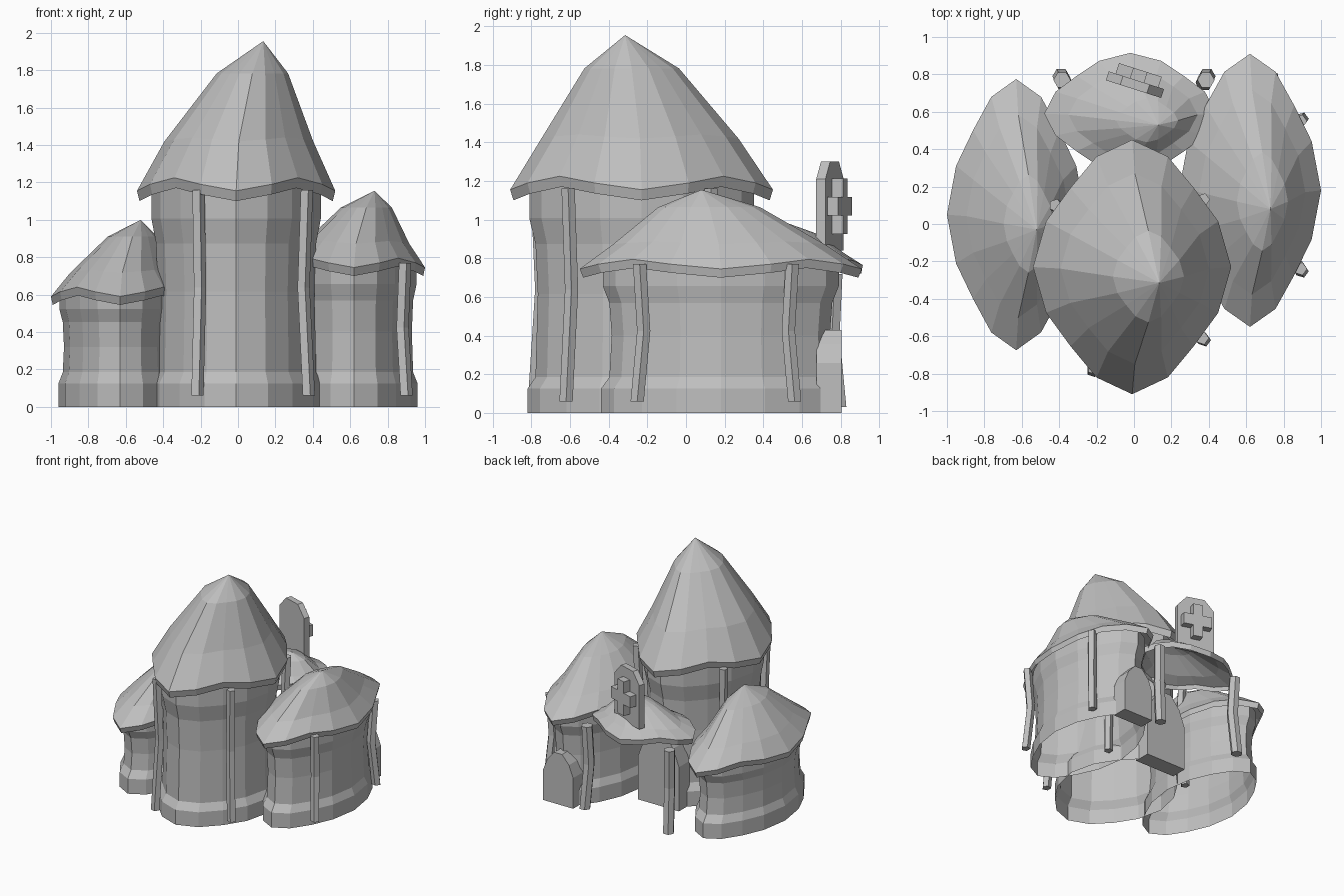
import bpy, bmesh, math
from mathutils import Vector, Matrix

cube = bpy.data.objects.get("Cube")
if cube:
    bpy.data.objects.remove(cube, do_unlink=True)

mat = bpy.data.materials.new("stone_grey")
mat.use_nodes = True
GREY = (0.52, 0.52, 0.52, 1)
mat.diffuse_color = GREY
mat.node_tree.nodes["Principled BSDF"].inputs["Base Color"].default_value = GREY
SIDES = 16


def loft(name, rings, tip=None, caps=False):
    """Skin a stack of rings; optionally end in a tip or close with caps."""
    bm = bmesh.new()
    rows = [[bm.verts.new(p) for p in ring] for ring in rings]
    n = len(rows[0])
    for a, b in zip(rows, rows[1:]):
        for i in range(n):
            j = (i + 1) % n
            bm.faces.new((a[i], a[j], b[j], b[i]))
    if tip:
        t = bm.verts.new(tip)
        for i in range(n):
            bm.faces.new((rows[-1][i], rows[-1][(i + 1) % n], t))
    if caps:
        bm.faces.new(rows[0])
        bm.faces.new(rows[-1])
    bmesh.ops.recalc_face_normals(bm, faces=bm.faces)
    me = bpy.data.meshes.new(name)
    bm.to_mesh(me)
    bm.free()
    me.materials.append(mat)
    ob = bpy.data.objects.new(name, me)
    bpy.context.collection.objects.link(ob)


def oval(cx, cy, rx, ry, z, wave=0.0, pinch=0.12):
    """Pinched oval, longest on the axes; wave lifts the diagonals."""
    pts = []
    for i in range(SIDES):
        a = math.tau * i / SIDES
        r = 1 - pinch * math.sin(2 * a) ** 2
        pts.append((cx + rx * r * math.cos(a), cy + ry * r * math.sin(a),
                    z - wave * math.cos(4 * a)))
    return pts


def roof(name, c, rad, eave, apex, wave, rim):
    """Hollow wavy-eaved cone with a leaning tip."""
    ax, ay, az = apex
    h = az - eave
    profile = [  # radius, height, lean, wave
        (0.975, eave, 0, 1), (1, eave + rim, 0, 1),
        (0.75, eave + 0.36 * h, 0.1, 0.3), (0.36, eave + 0.79 * h, 0.6, 0)]
    rings = [oval(c[0] + (ax - c[0]) * k, c[1] + (ay - c[1]) * k,
                  rad[0] * r, rad[1] * r, z, wave * w) for r, z, k, w in profile]
    loft(name, rings, apex)


def tower(name, c, rad, top):
    """Hollow flared wall on a stepped foot."""
    profile = [(1, 0), (1, 0.125), (0.93, 0.185), (0.91, 0.55 * top),
               (0.93, 0.78 * top), (0.985, 0.9 * top), (0.985, top + 0.05)]
    loft(name, [oval(*c, rad[0] * r, rad[1] * r, z, 0, 0.07) for r, z in profile])


def post(name, path, r, sides=5):
    rings = []
    for x, y, z in path:
        rings.append([(x + r * math.cos(math.tau * i / sides),
                       y + r * math.sin(math.tau * i / sides), z) for i in range(sides)])
    loft(name, rings, caps=True)


def slab(name, outline, depth, loc, turn=0.0):
    """Upright plate from an x,z outline, extruded along y."""
    m = Matrix.Translation(loc) @ Matrix.Rotation(turn, 4, 'Z')
    loft(name, [[m @ Vector((x, y, z)) for x, z in outline]
                for y in (-depth / 2, depth / 2)], caps=True)


def arch(w, h):
    half = [(w / 2, 0), (w / 2, 0.6 * h), (0.36 * w, 0.83 * h), (0.13 * w, h)]
    return half + [(-x, z) for x, z in reversed(half)]


# Main tower and the two side towers
MAIN, LEFT, RIGHT = (-0.01, -0.23), (0.62, 0.18), (-0.63, 0.05)
tower("main_tower", MAIN, (0.46, 0.59), 1.12)
tower("left_tower", LEFT, (0.34, 0.62), 0.73)
tower("right_tower", RIGHT, (0.33, 0.62), 0.58)

# Roofs
roof("main_roof", MAIN, (0.53, 0.68), 1.135, (0.135, -0.315, 1.955), 0.035, 0.055)
roof("left_roof", LEFT, (0.38, 0.73), 0.725, (0.73, 0.08, 1.155), 0.025, 0.045)
roof("right_roof", RIGHT, (0.37, 0.725), 0.57, (-0.52, -0.03, 1.0), 0.025, 0.045)
roof("porch_roof", (-0.02, 0.59), (0.46, 0.325), 0.74, (0.13, 0.53, 0.98), 0.02, 0.045)

# Wall posts, bowed towards their tower
wall_posts = [("main_post", MAIN, 1.16, [(-0.215, -0.77), (0.365, -0.61), (0.37, 0.13), (-0.42, 0.10)]),
              ("left_post", LEFT, 0.77, [(0.89, 0.55), (0.89, -0.24)])]
for label, c, top, spots in wall_posts:
    for k, (x, y) in enumerate(spots):
        inward = (Vector(c) - Vector((x, y))).normalized()
        path = []
        for z, d in ((0.06, -0.015), (0.55 * top, 0.025), (top, 0)):
            path.append((x + inward.x * d, y + inward.y * d, z))
        post(f"{label}_{k + 1}", path, 0.036)

# Porch posts
for side, label in ((1, "left"), (-1, "right")):
    post(f"porch_post_{label}", [(side * 0.39, 0.79, 0.03), (side * 0.375, 0.755, 0.4),
                                 (side * 0.385, 0.77, 0.72)], 0.046, 6)

# Arched doors
slab("left_door", arch(0.28, 0.43), 0.13, (0.63, 0.74, 0))
slab("porch_door", arch(0.38, 0.62), 0.14, (-0.01, 0.31, 0))

# Sign board with a raised cross on its back face
TURN = -0.31
board = [(0.155, 0.84), (0.155, 1.21), (0.075, 1.3), (-0.075, 1.3), (-0.155, 1.21), (-0.155, 0.84)]
slab("sign_board", board, 0.05, (0.005, 0.745, 0), TURN)
a, b = 0.04, 0.12
cross = [(a, -b), (a, -a), (b, -a), (b, a), (a, a), (a, b),
         (-a, b), (-a, a), (-b, a), (-b, -a), (-a, -a), (-a, -b)]
slab("sign_cross", [(x, 1.2 * z) for x, z in cross], 0.06, (0.025, 0.795, 1.07), TURN)
